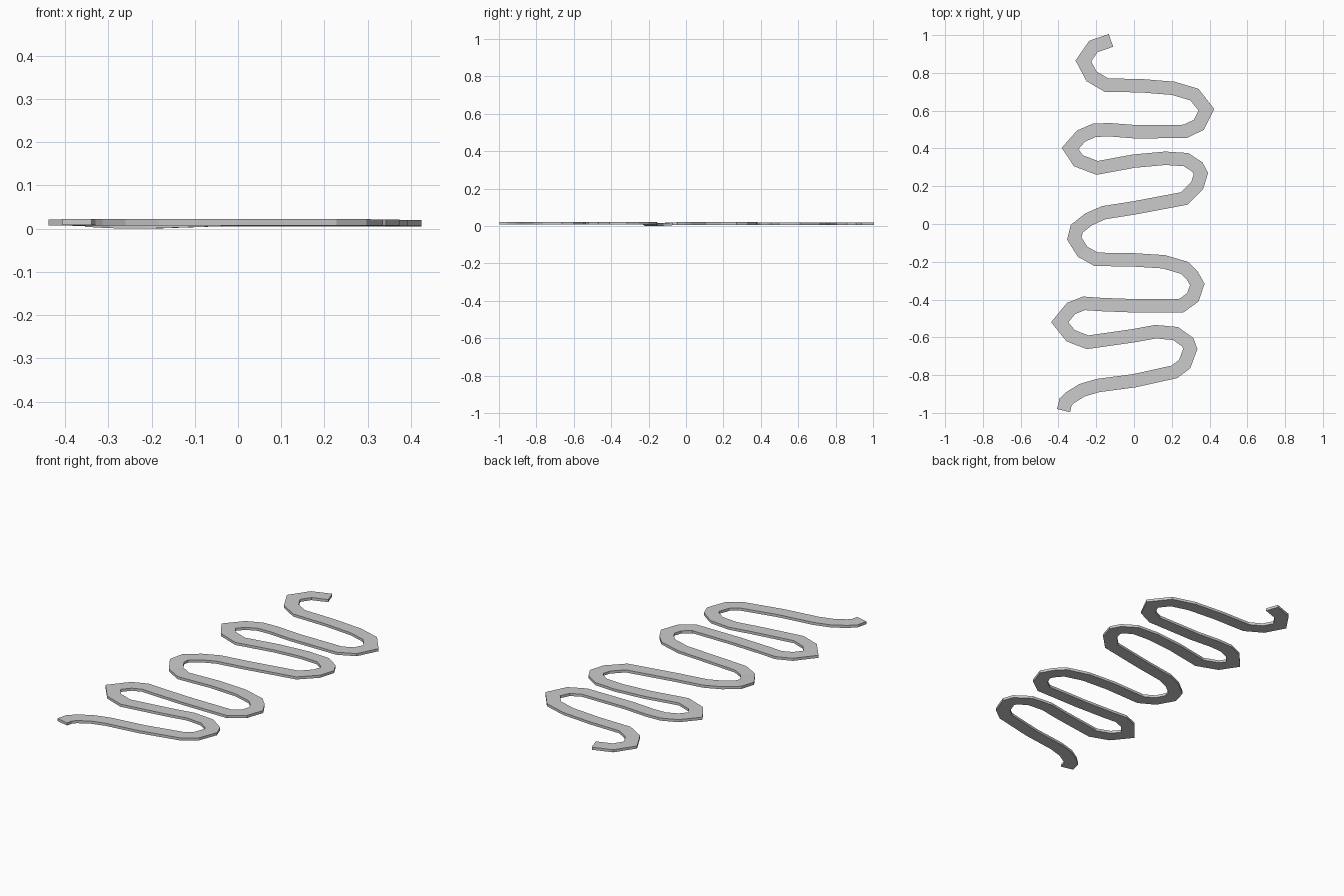
import bpy, bmesh
from mathutils import Vector

if "Cube" in bpy.data.objects:
    bpy.data.objects.remove(bpy.data.objects["Cube"])

HALF_WIDTH = 0.0355
THICK = 0.0142

# Centre line of the winding ribbon, from the back end to the front end
PATH = [
    (-.122, .972), (-.215, .94), (-.268, .863), (-.225, .782), (-.145, .735),
    (.04, .732), (.21, .718), (.32, .685), (.383, .605), (.343, .525), (.27, .49),
    (0, .489), (-.13, .499), (-.21, .496), (-.28, .466), (-.338, .40), (-.295, .335),
    (-.195, .297), (0, .333), (.165, .348), (.275, .341), (.335, .302), (.354, .267),
    (.335, .205), (.265, .135), (0, .085), (-.16, .06), (-.24, .025), (-.303, -.025),
    (-.316, -.077), (-.272, -.147), (-.20, -.187), (0, -.19), (.158, -.2), (.27, -.233),
    (.308, -.272), (.335, -.32), (.312, -.388), (.25, -.433), (0, -.433), (-.18, -.426),
    (-.265, -.42), (-.333, -.447), (-.393, -.52), (-.335, -.592), (-.245, -.626),
    (0, -.591), (.115, -.57), (.22, -.58), (.285, -.626), (.298, -.662), (.268, -.742),
    (.213, -.783), (0, -.83), (-.19, -.855), (-.275, -.88), (-.335, -.917),
    (-.362, -.942), (-.373, -.988),
]


def bottom_height(x, y):
    """Gentle fall towards the back, with a slight dip in one bend."""
    z = 0.0062 - 0.0015 * y
    dip = max(0, 1 - ((x + .22) ** 2 + (y + .18) ** 2) / 0.03)
    return max(0, z - 0.0065 * dip)


pts = [Vector(p) for p in PATH]
bm = bmesh.new()
rings = []
for i, p in enumerate(pts):
    # Mitred side offset at each path point
    d_in = (p - pts[i - 1]).normalized() if i else (pts[1] - p).normalized()
    d_out = (pts[i + 1] - p).normalized() if i < len(pts) - 1 else d_in
    t = (d_in + d_out).normalized()
    side = Vector((-t.y, t.x)) * HALF_WIDTH / max(0.6, t.dot(d_in))
    z = bottom_height(p.x, p.y)
    a, b = p + side, p - side
    rings.append([bm.verts.new((q.x, q.y, h)) for q, h in
                  ((a, z), (b, z), (b, z + THICK), (a, z + THICK))])

# Skin the rectangular cross-sections and cap both ends
for r, s in zip(rings, rings[1:]):
    for k in range(4):
        n = (k + 1) % 4
        bm.faces.new((r[k], r[n], s[n], s[k]))
bm.faces.new(rings[0][::-1])
bm.faces.new(rings[-1])
bmesh.ops.recalc_face_normals(bm, faces=bm.faces)

mesh = bpy.data.meshes.new("winding_ribbon")
bm.to_mesh(mesh)
bm.free()
bpy.context.collection.objects.link(bpy.data.objects.new("winding_ribbon", mesh))
